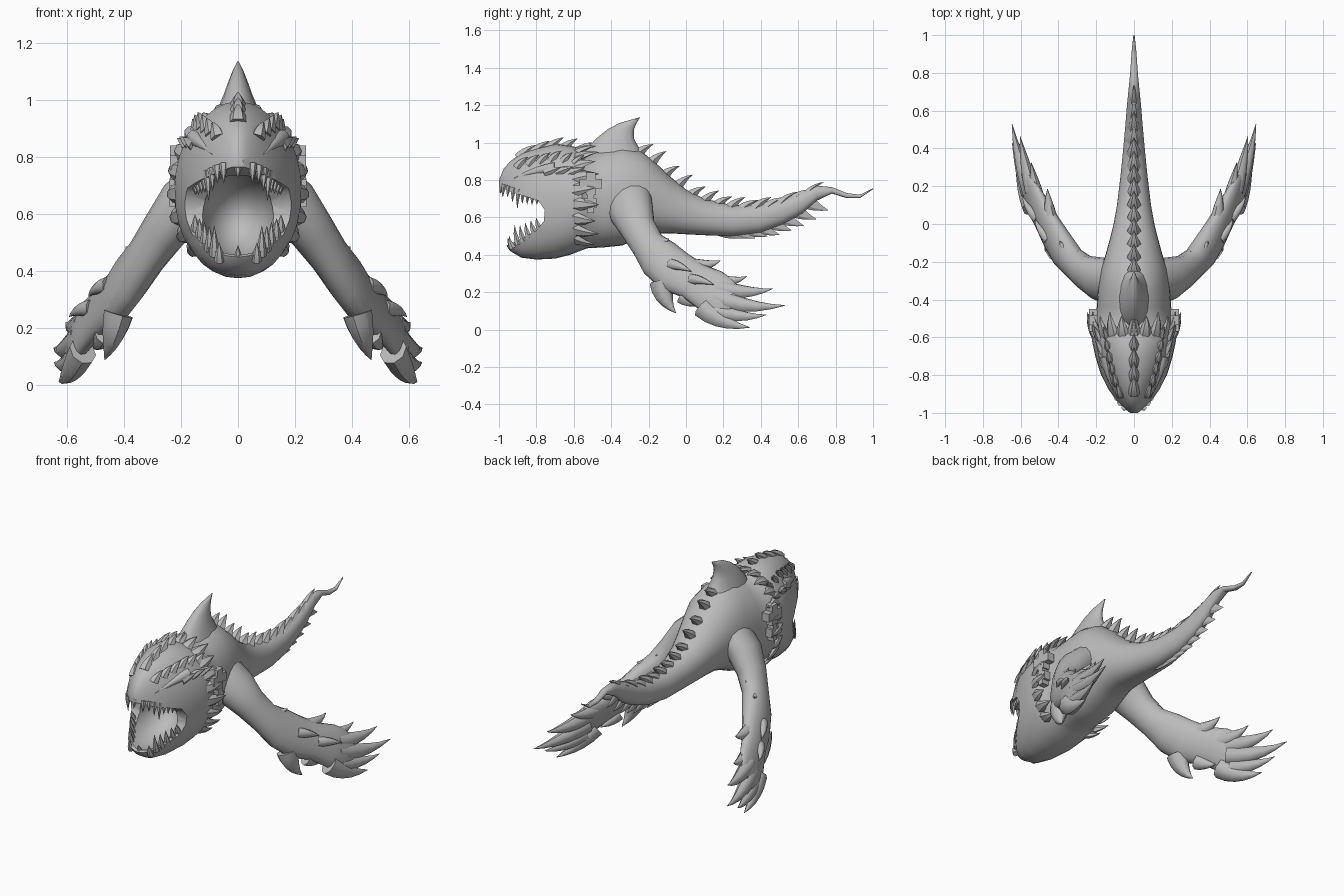
import bpy, bmesh, math
from mathutils import Vector as V

if "Cube" in bpy.data.objects:
    bpy.data.objects.remove(bpy.data.objects["Cube"])

skin = bpy.data.materials.new("grey_skin")
skin.use_nodes = True
skin.diffuse_color = (0.5, 0.5, 0.5, 1)
skin.node_tree.nodes["Principled BSDF"].inputs["Base Color"].default_value = skin.diffuse_color


def finish(bm, name, angle=40):
    bmesh.ops.recalc_face_normals(bm, faces=bm.faces)
    mesh = bpy.data.meshes.new(name)
    bm.to_mesh(mesh)
    bm.free()
    mesh.materials.append(skin)
    obj = bpy.data.objects.new(name, mesh)
    bpy.context.collection.objects.link(obj)
    shade(obj, angle)
    return obj


def shade(obj, angle):
    bpy.ops.object.select_all(action='DESELECT')
    obj.select_set(True)
    bpy.context.view_layer.objects.active = obj
    bpy.ops.object.shade_smooth_by_angle(angle=math.radians(angle))


def loft(bm, rings):
    rows = [[bm.verts.new(p) for p in ring] for ring in rings]
    n = len(rows[0])
    for a, b in zip(rows, rows[1:]):
        for i in range(n):
            j = (i + 1) % n
            bm.faces.new((a[i], a[j], b[j], b[i]))
    bm.faces.new(rows[0])
    bm.faces.new(rows[-1])


def oval(c, u, v, n):
    return [c + u * math.cos(k * math.tau / n) + v * math.sin(k * math.tau / n) for k in range(n)]


def horn(bm, base, tip, r, bend=(0, 0, 0), side=(1, 0, 0), flat=1.0, n=6):
    """Curved tapering spike; side is its width direction, flat its thickness ratio."""
    a, c = V(base), V(tip)
    b = (a + c) / 2 + V(bend)
    rings = []
    for k in range(6):
        t = k / 5
        p = a * (1 - t) ** 2 + b * 2 * t * (1 - t) + c * t * t
        d = ((b - a) * (1 - t) + (c - b) * t).normalized()
        v = d.cross(V(side)).normalized()
        u = v.cross(d)
        w = r * max(1 - t ** 1.4, 0.03)
        rings.append(oval(p, u * w, v * w * flat, n))
    loft(bm, rings)


# Body stations: y, half width, top, bottom
STATIONS = [
    (-1.0, .02, .80, .74), (-.975, .06, .86, .47), (-.94, .095, .90, .42), (-.88, .135, .945, .385),
    (-.8, .175, .97, .375), (-.7, .205, .995, .38), (-.62, .222, .985, .40), (-.555, .225, .965, .425),
    (-.53, .205, .95, .435), (-.44, .197, .965, .44), (-.34, .19, .98, .45), (-.24, .175, .955, .495),
    (-.16, .15, .89, .515), (-.08, .128, .815, .515), (0, .108, .75, .51), (.1, .09, .70, .505),
    (.25, .072, .665, .50), (.4, .057, .67, .52), (.52, .046, .70, .565), (.62, .038, .74, .62),
    (.7, .03, .77, .69), (.78, .022, .762, .728), (.86, .016, .73, .703), (.93, .011, .722, .704), (1.0, .003, .756, .75)]


def station(y):
    for a, b in zip(STATIONS, STATIONS[1:]):
        if a[0] <= y <= b[0]:
            t = (y - a[0]) / (b[0] - a[0])
            return [p + (q - p) * t for p, q in zip(a, b)]


def surface(y, ang):
    """Point on the body; angle zero is its left, a quarter turn its top."""
    _, w, top, bot = station(y)
    c, s = math.cos(ang), math.sin(ang)
    e = 1 if s > 0 else .85
    x = math.copysign(abs(c) ** e, c)
    z = math.copysign(abs(s) ** e, s)
    return V((x * w, y, (top + bot) / 2 + z * (top - bot) / 2))


# Body
bm = bmesh.new()
loft(bm, [[surface(s[0], k * math.tau / 32) for k in range(32)] for s in STATIONS])
body = finish(bm, "body")

# Mouth opening and throat hollow, cut from the head
MOUTH = [(-1.1, .765), (-1.0, .765), (-.93, .735), (-.85, .71), (-.79, .69), (-.755, .64),
         (-.76, .58), (-.80, .53), (-.87, .49), (-.96, .45), (-1.1, .42)]
bm = bmesh.new()
loft(bm, [[V((x, y, z)) for y, z in MOUTH] for x in (-.4, .4)])
opening = finish(bm, "mouth_cutter")
bm = bmesh.new()
bmesh.ops.create_uvsphere(bm, u_segments=24, v_segments=16, radius=1)
for v in bm.verts:
    v.co = V((v.co.x * .135, v.co.y * .25 - .85, v.co.z * .15 + .595))
throat = finish(bm, "throat_cutter")
for cutter in (opening, throat):
    cutter.hide_render = True
    mod = body.modifiers.new("cut", 'BOOLEAN')
    mod.operation = 'DIFFERENCE'
    mod.solver = 'EXACT'
    mod.object = cutter
    bpy.context.view_layer.objects.active = body
    bpy.ops.object.modifier_apply(modifier=mod.name)
    bpy.data.objects.remove(cutter)
shade(body, 40)

# Dorsal fin
bm = bmesh.new()
FIN = [(.88, -.385, .2, .10), (.96, -.39, .15, .075), (1.02, -.38, .105, .05),
       (1.07, -.35, .073, .032), (1.105, -.31, .047, .018), (1.135, -.248, .003, .003)]
loft(bm, [oval(V((0, y, z)), V((w, 0, 0)), V((0, l, 0)), 14) for z, y, l, w in FIN])
finish(bm, "dorsal_fin", 60)

# Back spines and tail fringe
bm = bmesh.new()
for k in range(14):
    y = -.25 + k * .07
    _, w, top, _ = station(y)
    h = .045 + .02 * (k % 2) - .0015 * k
    horn(bm, (0, y - .02, top - .035), (0, y + .075, top + h * .75), min(.045, w * .8), (0, -.01, .015), flat=.8)
finish(bm, "back_spines", 30)
bm = bmesh.new()
for k in range(8):
    y = .2 + k * .065
    bot = station(y)[3]
    horn(bm, (0, y - .03, bot + .05), (0, y + .105, bot - .012), .045, (0, -.01, -.012), flat=.35, side=(0, .5, 1))
finish(bm, "tail_fringe", 30)

# Neck collar scales
bm = bmesh.new()
for k in range(19):
    ang = math.radians(-50 + k * 280 / 18)
    p = surface(-.57, ang)
    out = V((math.cos(ang), 0, math.sin(ang)))
    side = out.cross(V((0, 1, 0)))
    horn(bm, p - out * .02 - V((0, .03, 0)), p + out * .022 + V((0, .085 + .02 * (k % 2), 0)), .04, out * .02, side, .55)
finish(bm, "collar_scales", 30)

# Head crest spikes, scalp scales and brows
bm = bmesh.new()
for s in (-1, 1):
    for k in range(6):
        y = -.88 + k * .06
        p = surface(y, math.pi / 2 - s * (.62 + .02 * k))
        horn(bm, p - V((s * .01, .02, .025)), p + V((s * .012, .035, .03)), .028, (0, -.01, .008))
    for k in range(3):
        p = surface(-.72 + k * .065, math.pi / 2 - s * 1.0)
        horn(bm, p - V((s * .02, .03, .01)), p + V((s * .025, .05, .02)), .028)
for k in range(5):
    y = -.86 + k * .075
    top = station(y)[2]
    horn(bm, (0, y - .03, top - .035), (0, y + .055, top + .035), .035, (0, -.01, .012))
finish(bm, "head_spikes", 30)
bm = bmesh.new()
for s in (-1, 1):
    horn(bm, surface(-.7, math.pi / 2 - s * .95) - V((s * .015, 0, 0)), surface(-.92, math.pi / 2 - s * .95),
         .03, (s * .012, 0, .015), n=10)
finish(bm, "brow_ridges", 60)

# Cross shaped neck plates
bm = bmesh.new()
for s in (-1, 1):
    for z, wide, tall in ((.78, .12, .05), (.78, .05, .12), (.675, .065, .05), (.675, .035, .10)):
        res = bmesh.ops.create_cube(bm, size=1)
        for v in res["verts"]:
            v.co = V((s * (.222 - abs(z - .72) * .1 + v.co.x * .045), -.51 + v.co.y * wide, z + v.co.z * tall))
finish(bm, "neck_plates", 30)

# Teeth
bm = bmesh.new()
for s in (-1, 1):
    for k in range(8):
        y = -.975 + k * .026
        x = s * station(y)[1] * .86
        z = .757 - k * .0085
        long = (.05, .04, .06, .085, .05, .045, .04, .03)[k]
        horn(bm, (x, y + .004, z + .02), (x * .97, y - .004, z - long), .016, (0, -.006, 0))
    for k in range(6):
        y = -.925 + k * .029
        x = s * station(y)[1] * (.62 + .04 * k)
        z = .455 + k * .019 + .008 * (k > 3)
        long = (.045, .085, .065, .06, .045, .04)[k]
        horn(bm, (x, y, z - .02), (x * 1.02, y - .02, z + long), .019, (0, -.01, 0))
horn(bm, (0, -.98, .785), (0, -.995, .725), .018)
horn(bm, (0, -.935, .44), (0, -.955, .49), .016)
finish(bm, "teeth", 50)

# Front limbs: centre, half width, half thickness
LIMB = [((.10, -.31, .70), .13, .10), ((.19, -.29, .63), .12, .095), ((.26, -.255, .54), .095, .08),
        ((.32, -.205, .455), .09, .07), ((.375, -.14, .38), .115, .068), ((.425, -.06, .31), .12, .06),
        ((.48, .04, .26), .105, .052), ((.53, .13, .21), .12, .042), ((.565, .20, .18), .105, .028),
        ((.59, .26, .16), .06, .012)]
# Claws: base, tip, radius, bend
CLAWS = [((.55, .16, .17), (.645, .53, .13), .05, (.02, 0, -.045)),
         ((.54, .17, .22), (.60, .465, .22), .045, (.015, .03, -.035)),
         ((.50, .10, .26), (.54, .325, .285), .045, (.01, .03, -.03)),
         ((.43, -.01, .34), (.45, .185, .37), .045, (.01, .03, -.02)),
         ((.55, .09, .12), (.632, .34, .012), .055, (.01, -.02, -.045)),
         ((.57, .16, .10), (.648, .43, .08), .04, (.01, .02, -.035)),
         ((.42, -.13, .25), (.47, -.055, .09), .06, (0, -.03, -.02)),
         ((.47, -.02, .18), (.51, .09, .13), .04, (0, 0, -.015)),
         ((.35, -.16, .45), (.39, -.09, .485), .035, (0, 0, 0)),
         ((.26, -.21, .55), (.29, -.14, .53), .035, (0, 0, 0)),
         ((.46, -.08, .35), (.53, .03, .31), .03, (.02, 0, .01)),
         ((.52, .03, .27), (.60, .15, .24), .03, (.02, 0, .01))]
for s, label in ((1, "left"), (-1, "right")):
    bm = bmesh.new()
    rings = []
    for i, (c, w, t) in enumerate(LIMB):
        d = (V(LIMB[min(i + 1, len(LIMB) - 1)][0]) - V(LIMB[max(i - 1, 0)][0])).normalized()
        u = V((.9, -.25, .33)).cross(d).normalized()
        rings.append([V((p.x * s, p.y, p.z)) for p in oval(V(c), u * w, d.cross(u) * t, 16)])
    loft(bm, rings)
    finish(bm, label + "_front_limb", 60)
    bm = bmesh.new()
    for base, tip, r, bend in CLAWS:
        horn(bm, (base[0] * s, base[1], base[2]), (tip[0] * s, tip[1], tip[2]), r,
             (bend[0] * s, bend[1], bend[2]), (s * .9, -.25, .33), flat=1.0 if r < .035 else 1.1, n=8)
        # Flatten each claw along the paddle
    for v in bm.verts:
        v.co.x = v.co.x * .9 + s * .1 * (.46 + .37 * v.co.y)
    finish(bm, label + "_claws", 50)
